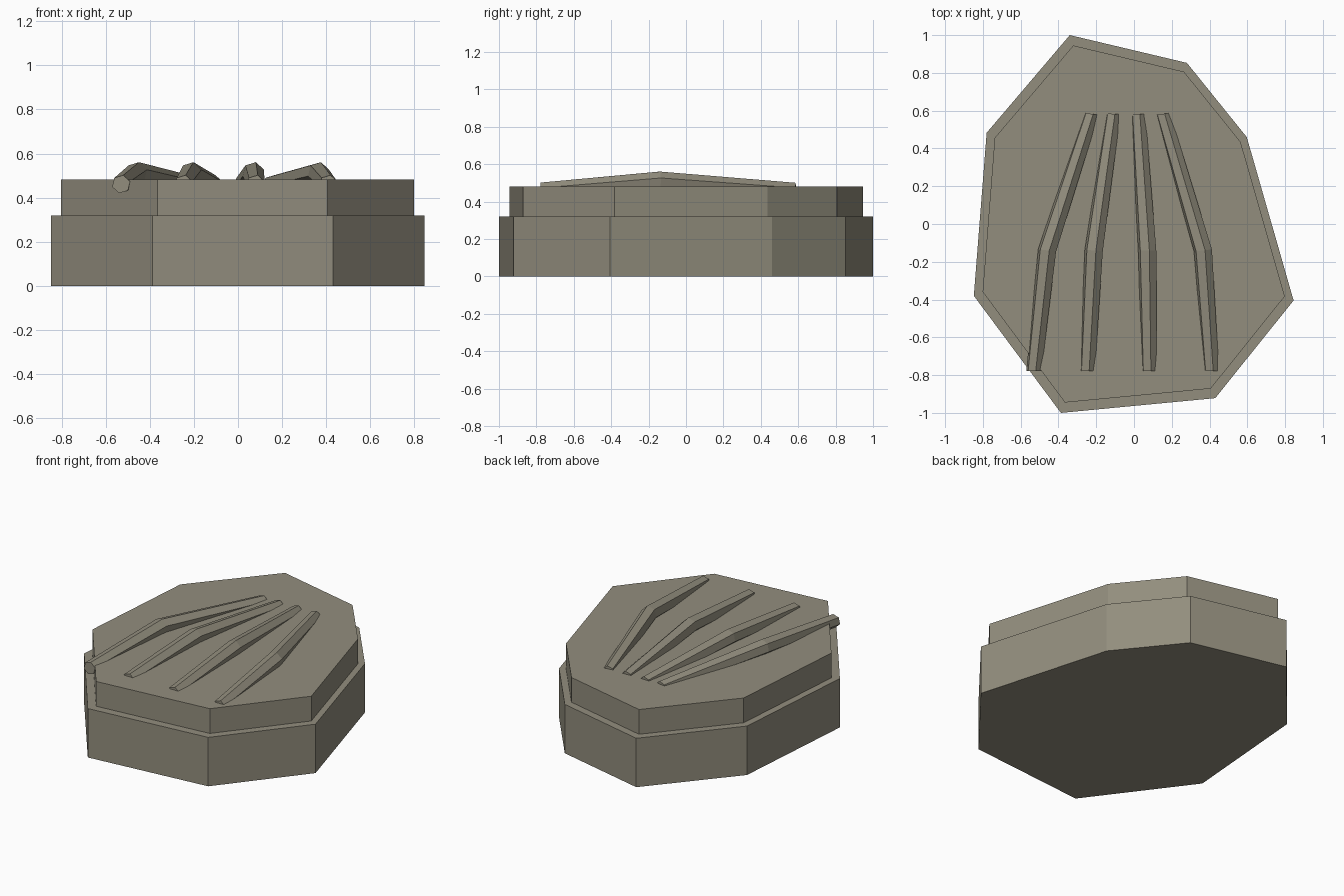
import bpy
import bmesh
import math
from mathutils import Vector

cube = bpy.data.objects.get("Cube")
if cube:
    bpy.data.objects.remove(cube, do_unlink=True)

# Single stone colour
STONE = (0.29, 0.27, 0.208, 1.0)
stone = bpy.data.materials.new("warm_grey_stone")
stone.use_nodes = True
stone.diffuse_color = STONE
stone.node_tree.nodes["Principled BSDF"].inputs["Base Color"].default_value = STONE


def loft(name, rings):
    """Skin matching rings of points and close both ends with flat caps."""
    bm = bmesh.new()
    loops = [[bm.verts.new(p) for p in ring] for ring in rings]
    for a, b in zip(loops, loops[1:]):
        for i in range(len(a)):
            j = (i + 1) % len(a)
            bm.faces.new((a[i], a[j], b[j], b[i]))
    bm.faces.new(loops[0])
    bm.faces.new(loops[-1])
    bmesh.ops.recalc_face_normals(bm, faces=bm.faces[:])
    mesh = bpy.data.meshes.new(name)
    bm.to_mesh(mesh)
    bm.free()
    mesh.materials.append(stone)
    obj = bpy.data.objects.new(name, mesh)
    bpy.context.collection.objects.link(obj)
    return obj


def slab(name, scale, bottom, top):
    """Irregular eight-sided slab."""
    return loft(name, [[(x * scale, y * scale, z) for x, y in OUTLINE]
                       for z in (bottom, top)])


def hexagon(x, y, z, radius, yaw):
    """Tilted upright hexagon, turned by yaw about the vertical."""
    ring = []
    for k in range(6):
        angle = math.radians(17 + 60 * k)
        across = radius * math.cos(angle)
        ring.append(Vector((x + across * math.cos(yaw), y + across * math.sin(yaw),
                            z + radius * math.sin(angle))))
    return ring


# Stepped stone body
OUTLINE = [(-0.34, 1.0), (0.28, 0.853), (0.597, 0.46), (0.845, -0.405),
           (0.43, -0.922), (-0.387, -1.0), (-0.848, -0.38), (-0.78, 0.483)]
slab("lower_slab", 1.0, 0.0, 0.32)
slab("upper_slab", 0.945, 0.32, 0.482)

# Four bent ridges fanning out toward the front: front, middle, back x and turn
ridges = {
    "outer_right_ridge": (-0.53, -0.46, -0.225, -9),
    "inner_right_ridge": (-0.247, -0.213, -0.11, -4),
    "inner_left_ridge": (0.08, 0.07, 0.022, 1),
    "outer_left_ridge": (0.41, 0.365, 0.153, 7),
}
for name, (front, middle, back, turn) in ridges.items():
    yaw = math.radians(turn)
    loft(name, [hexagon(front, -0.778, 0.461, 0.042, 0),
                hexagon(middle, -0.14, 0.512, 0.05, yaw),
                hexagon(back, 0.583, 0.462, 0.04, yaw)])
